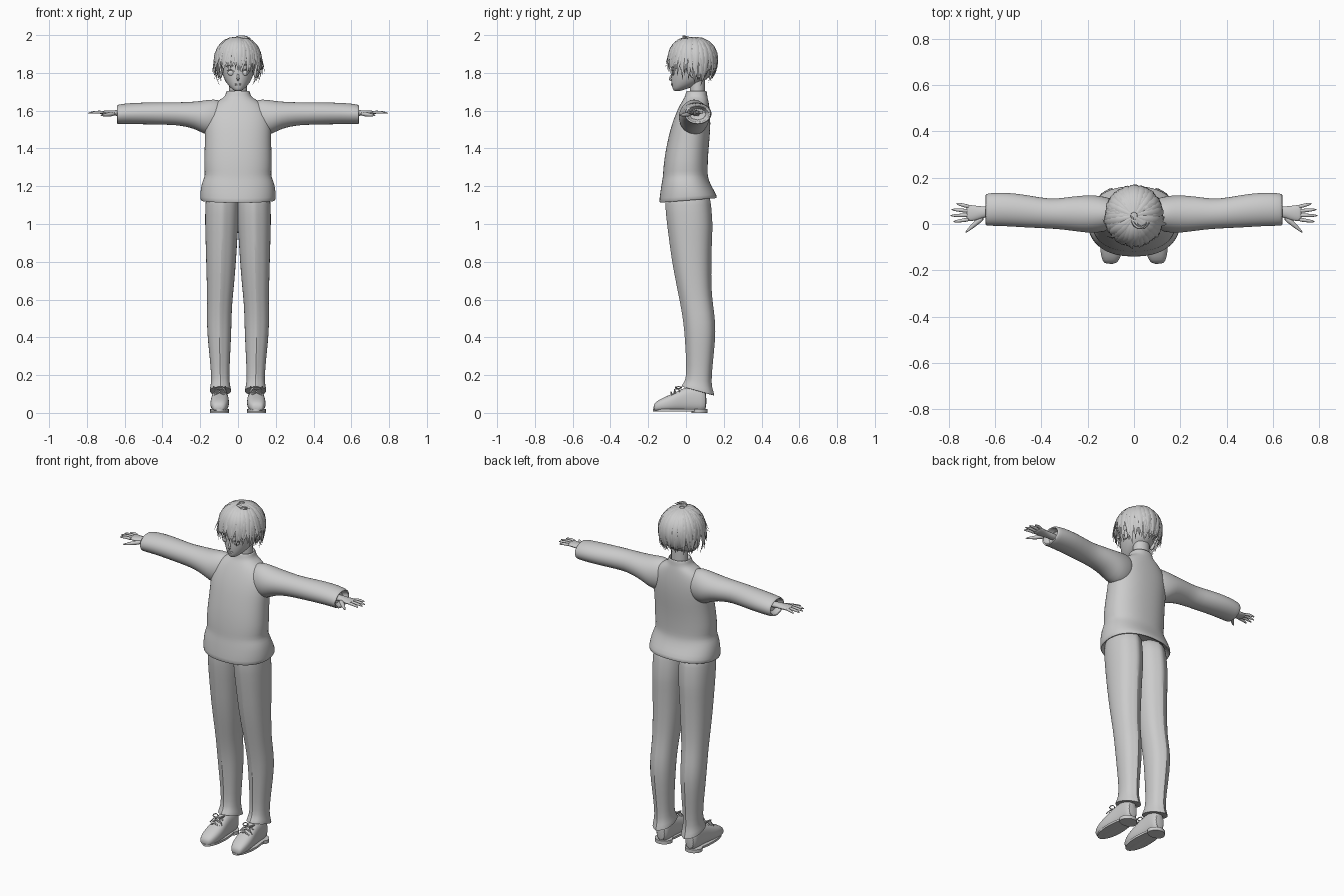
import bpy, bmesh, math, random
from math import sin, cos, pi
from mathutils import Vector

random.seed(4)
if "Cube" in bpy.data.objects:
    bpy.data.objects.remove(bpy.data.objects["Cube"])

grey = bpy.data.materials.new("plain grey")
grey.use_nodes = True
colour = (0.6, 0.6, 0.6, 1)
grey.diffuse_color = colour
grey.node_tree.nodes["Principled BSDF"].inputs["Base Color"].default_value = colour


def finish(name, bm, mirror=False, subdiv=0, angle=60):
    """Turn a bmesh into a named, smooth-shaded object."""
    bmesh.ops.recalc_face_normals(bm, faces=bm.faces)
    mesh = bpy.data.meshes.new(name)
    bm.to_mesh(mesh)
    bm.free()
    mesh.materials.append(grey)
    mesh.shade_smooth()
    mesh.set_sharp_from_angle(angle=math.radians(angle))
    obj = bpy.data.objects.new(name, mesh)
    bpy.context.collection.objects.link(obj)
    if mirror:
        obj.modifiers.new("mirror", "MIRROR").use_mirror_merge = False
    if subdiv:
        sub = obj.modifiers.new("smooth", "SUBSURF")
        sub.levels = sub.render_levels = subdiv
    return obj


def skin(bm, loops, capped=True):
    """Bridge consecutive vertex rings with quads."""
    rings = [[bm.verts.new(p) for p in loop] for loop in loops]
    n = len(rings[0])
    for a, b in zip(rings, rings[1:]):
        for i in range(n):
            j = (i + 1) % n
            bm.faces.new((a[i], a[j], b[j], b[i]))
    if capped:
        bm.faces.new(rings[0])
        bm.faces.new(rings[-1])


def loft(bm, rings, axis="z", n=24, power=2.0, ridge=0.0, capped=True):
    """Rings are (position, a_min, a_max, b_min, b_max[, tilt]) across the axis."""
    loops = []
    for t, a0, a1, b0, b1, *tilt in rings:
        loop = []
        for i in range(n):
            c, s = cos(2 * pi * i / n), sin(2 * pi * i / n)
            u = math.copysign(abs(c) ** (2 / power), c)
            v = math.copysign(abs(s) ** (2 / power), s)
            if abs(s) > 0.999:
                v += math.copysign(ridge / (b1 - b0), s)
            a, b = (a0 + a1 + u * (a1 - a0)) / 2, (b0 + b1 + v * (b1 - b0)) / 2
            p = t + (tilt[0] * v if tilt else 0)
            loop.append({"z": (a, b, p), "x": (p, a, b), "y": (a, p, b)}[axis])
        loops.append(loop)
    skin(bm, loops, capped)


def sweep(bm, points, radii, up=(0, 0, 1), flat=1.0, n=8):
    """Sweep a flattened round section along a path."""
    points, loops = [Vector(p) for p in points], []
    for i, p in enumerate(points):
        tangent = (points[min(i + 1, len(points) - 1)] - points[max(i - 1, 0)]).normalized()
        side = tangent.cross(Vector(up)).normalized()
        normal = side.cross(tangent)
        loops.append([p + radii[i] * (side * cos(2 * pi * k / n) + normal * flat * sin(2 * pi * k / n))
                      for k in range(n)])
    skin(bm, loops)


def ball(bm, centre, size, segments=24):
    made = bmesh.ops.create_uvsphere(bm, u_segments=segments, v_segments=segments // 2, radius=1)
    for v in made["verts"]:
        v.co = Vector(centre) + Vector(c * s for c, s in zip(v.co, size))


# Sweater body: turned-in hem, blousing waist, chest, shoulders and collar
bm = bmesh.new()
body = [(1.19, .16, -.09, .11), (1.13, .18, -.12, .145), (1.12, .197, -.142, .165),
        (1.14, .202, -.142, .165), (1.20, .197, -.132, .135), (1.235, .185, -.125, .12),
        (1.26, .174, -.122, .115), (1.30, .181, -.12, .115), (1.38, .178, -.11, .118),
        (1.46, .175, -.093, .126), (1.53, .178, -.075, .13), (1.59, .168, -.052, .128),
        (1.635, .135, -.03, .122), (1.66, .092, -.014, .117), (1.675, .068, -.005, .113),
        (1.70, .063, 0, .111), (1.71, .058, .006, .107), (1.68, .054, .012, .102)]
loft(bm, [(z, -w, w, f, b, .012 if z < 1.16 else 0) for z, w, f, b in body], n=32, power=2.3)
finish("sweater_body", bm, subdiv=1)

# Sleeves with open, turned-in cuffs
bm = bmesh.new()
loft(bm, [(.06, -.01, .10, 1.50, 1.65), (.13, -.035, .12, 1.465, 1.663),
          (.18, -.04, .126, 1.475, 1.654), (.23, -.035, .123, 1.505, 1.648),
          (.30, -.025, .115, 1.52, 1.645), (.36, -.02, .106, 1.525, 1.644),
          (.46, -.016, .126, 1.527, 1.644), (.55, -.01, .137, 1.528, 1.642),
          (.62, -.008, .135, 1.528, 1.636), (.64, -.008, .13, 1.528, 1.63),
          (.645, .004, .12, 1.54, 1.622), (.60, .008, .115, 1.545, 1.618)], "x")
finish("sleeves", bm, mirror=True, subdiv=1)

# Hands: palm, four fanned fingers and a thumb
bm = bmesh.new()
loft(bm, [(.59, .03, .08, 1.565, 1.605), (.645, .03, .075, 1.573, 1.603),
          (.68, .014, .08, 1.575, 1.602), (.715, .01, .085, 1.579, 1.6),
          (.725, .014, .082, 1.582, 1.598)], "x", n=12)
for k, length in enumerate((.068, .08, .076, .056)):
    y, spread = .02 + k * .018, (k - 1.2) * .008
    path = [(.71 + length * s, y + spread * s, 1.59 + .004 * sin(pi * s) - .003 * s)
            for s in (0, .35, .7, .95, 1.05)]
    sweep(bm, path, (.009, .009, .0075, .005, .001))
sweep(bm, [(.65, .03, 1.585), (.68, .008, 1.58), (.705, -.016, 1.577), (.73, -.038, 1.575)],
      (.013, .013, .009, .003))
finish("hands", bm, mirror=True, subdiv=1)

# Trousers: creased legs with a flared, slanted cuff
bm = bmesh.new()
loft(bm, [(1.20, -.006, .168, -.105, .115), (1.10, -.006, .174, -.105, .127),
          (1.00, -.004, .175, -.094, .135), (.94, .002, .173, -.086, .132),
          (.80, .010, .169, -.068, .127), (.66, .022, .165, -.04, .127),
          (.58, .031, .163, -.024, .135), (.48, .034, .166, -.006, .15),
          (.38, .037, .16, .002, .148), (.24, .045, .144, .01, .132),
          (.165, .045, .142, .006, .127, -.01), (.14, .04, .147, -.008, .135, -.015),
          (.11, .034, .152, -.022, .147, -.024), (.12, .044, .142, -.01, .135, -.02)],
     n=24, power=2.2, ridge=.022)
finish("trouser_legs", bm, mirror=True, subdiv=1)

# Shoes: rounded upper over a flat sole with a heel block
bm = bmesh.new()
loft(bm, [(-.172, .082, .125, .012, .04), (-.16, .064, .137, .008, .06),
          (-.12, .05, .147, .006, .082), (-.07, .046, .147, .006, .102),
          (-.03, .05, .14, .006, .125), (.03, .055, .134, .006, .145),
          (.08, .055, .132, .006, .14), (.11, .064, .125, .01, .115)], "y", n=20, power=2.5)
finish("shoe_uppers", bm, mirror=True, subdiv=1)
bm = bmesh.new()
for height, start, end in ((.018, -.174, .114), (.0, .03, .114)):
    loops = []
    for z in (height * .45, .02):
        loops.append([(.098 + .05 * cos(a) * (1 - .12 * sin(a)),
                       (start + end) / 2 + (end - start) / 2 * sin(a), z)
                      for a in (2 * pi * k / 28 for k in range(28))])
    skin(bm, loops)
finish("shoe_soles", bm, mirror=True, angle=35)

# Laces: crossed bars, bow loops and loose ends
bm = bmesh.new()
for k in range(3):
    y, z = -.075 + k * .02, .106 + k * .01
    sweep(bm, [(.07, y, z - .012), (.098, y - .004, z + .003), (.126, y, z - .012)], [.004] * 3, n=6)
for side in (-1, 1):
    bow = [(.098 + side * (.004 + .028 * sin(pi * s)), -.04 - .035 * sin(2 * pi * s) * .5,
            .127 + .012 * sin(pi * s)) for s in (0, .17, .33, .5, .67, .83, 1)]
    sweep(bm, bow, [.003] * 7, n=6)
    sweep(bm, [(.098, -.04, .128), (.098 + side * .02, -.06, .125), (.098 + side * .04, -.065, .10)],
          [.003] * 3, n=6)
finish("shoe_laces", bm, mirror=True)

# Neck, head and facial features
bm = bmesh.new()
loft(bm, [(z, -.047, .047, .02, .1) for z in (1.64, 1.70, 1.78)])
finish("neck", bm)
bm = bmesh.new()
skull = [(1.703, .012, -.062, -.035), (1.712, .03, -.07, -.005), (1.735, .054, -.076, .06),
         (1.77, .076, -.079, .12), (1.81, .088, -.078, .145), (1.86, .097, -.078, .15),
         (1.92, .085, -.065, .14), (1.96, .05, -.03, .1)]
loft(bm, [(z, -w, w, f, b) for z, w, f, b in skull])
finish("head", bm, subdiv=1)
bm = bmesh.new()
sweep(bm, [(0, -.07, 1.80), (0, -.08, 1.78), (0, -.089, 1.767), (0, -.074, 1.758)],
      (.004, .007, .008, .005), up=(0, -1, 0))
finish("nose", bm, subdiv=1)
bm = bmesh.new()
for z, r in ((1.741, .0035), (1.736, .004)):
    sweep(bm, [(x, -.077 + abs(x) * .25, z) for x in (-.018, -.009, 0, .009, .018)],
          (.001, r, r, r, .001), n=6)
finish("lips", bm)
bm = bmesh.new()
ball(bm, (.038, -.068, 1.80), (.018, .006, .014), 16)
sweep(bm, [(.02, -.076, 1.808), (.038, -.076, 1.817), (.058, -.066, 1.81)], (.001, .003, .001), n=6)
sweep(bm, [(.018, -.078, 1.835), (.04, -.076, 1.842), (.064, -.064, 1.835)], (.001, .003, .001), n=6)
finish("eyes_and_brows", bm, mirror=True)
bm = bmesh.new()
ball(bm, (.092, .04, 1.80), (.01, .02, .028), 16)
finish("ears", bm, mirror=True)

# Hair: a scalp cap with the face and nape cut away
centre, size = Vector((0, .035, 1.862)), Vector((.118, .128, .125))
bm = bmesh.new()
ball(bm, centre, size, 32)
face = [v for v in bm.verts if v.co.z < 1.84 - .5 * max(0, v.co.y - .02)]
bmesh.ops.delete(bm, geom=face, context="VERTS")
finish("hair_cap", bm)

# Hair: pointed locks running from the whorl down to the ends
def lock(bm, azimuth, start, end, width, lift, flare, twist):
    points, radii, steps = [], [], 9
    for k in range(steps):
        s = k / (steps - 1)
        polar = start + (end - start) * s
        a = azimuth + twist * s * s
        out = 1 + lift * sin(pi * min(1, s * 1.3 + .1)) + flare * s ** 4
        way = Vector((sin(polar) * cos(a), sin(polar) * sin(a), cos(polar)))
        points.append(centre + Vector(w * r * out for w, r in zip(way, size)))
        radii.append(width * (.25 + sin(pi * min(s * .9 + .08, .5))) * (1 - s ** 3) + .0006)
    middle = points[steps // 2] - centre
    sweep(bm, points, radii, up=middle, flat=.3, n=6)


bm = bmesh.new()
for layer, (count, width) in enumerate(((30, .014), (38, .011), (34, .007))):
    for k in range(count):
        a = 2 * pi * (k + layer / 3) / count
        frontness = max(0, -sin(a))
        end = 2.42 - .42 * frontness ** .5 + random.uniform(-.16, .12) - layer * .08
        flare = random.uniform(0, .1) + abs(cos(a)) * random.uniform(.02, .26)
        lock(bm, a, .12 + layer * .12, end, width, random.uniform(.03, .07), flare,
             random.uniform(-.25, .25))
finish("hair_locks", bm, angle=50)

# Hair: a curled tuft standing on the crown
bm = bmesh.new()
for shift in (0, .012):
    curl = [(.025 + .032 * cos(a) + shift, .02 - .035 * sin(a), 1.985 + .008 * sin(a) - shift / 2)
            for a in (pi * (.1 + .16 * k) for k in range(9))]
    sweep(bm, curl, [.001 + .006 * sin(pi * k / 8) for k in range(9)], n=6)
finish("hair_tuft", bm)
